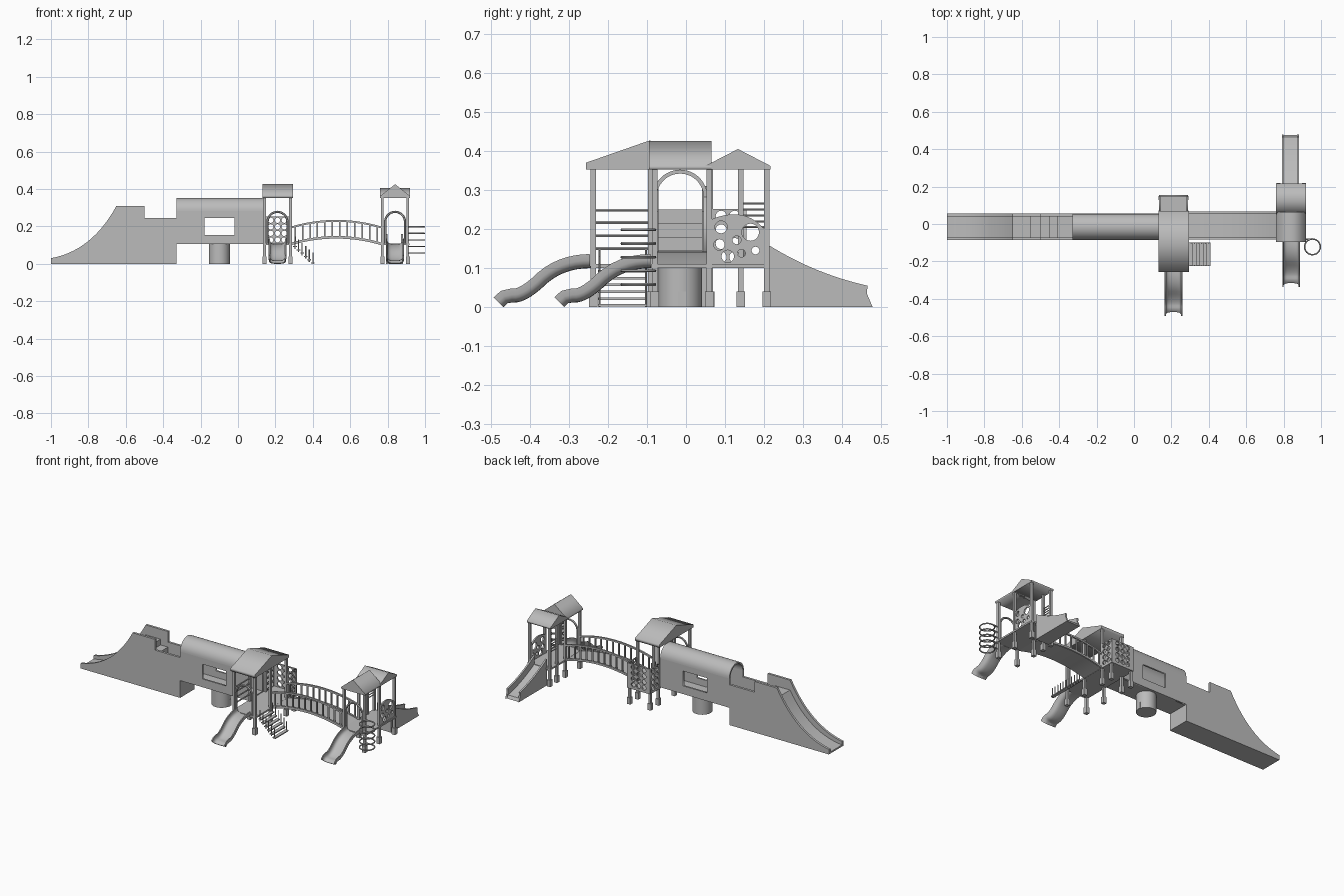
import bpy, bmesh, math
from mathutils import Matrix, Vector

cube = bpy.data.objects.get("Cube")
if cube:
    bpy.data.objects.remove(cube, do_unlink=True)

grey = bpy.data.materials.new("plain_grey")
grey.use_nodes = True
grey.diffuse_color = (0.5, 0.5, 0.5, 1)
grey.node_tree.nodes["Principled BSDF"].inputs["Base Color"].default_value = (0.5, 0.5, 0.5, 1)
smooth = []


def finish(name, bm, rounded=False):
    bmesh.ops.remove_doubles(bm, verts=bm.verts, dist=1e-5)
    bmesh.ops.recalc_face_normals(bm, faces=bm.faces)
    me = bpy.data.meshes.new(name)
    bm.to_mesh(me)
    bm.free()
    me.materials.clear()
    me.materials.append(grey)
    ob = bpy.data.objects.new(name, me)
    bpy.context.scene.collection.objects.link(ob)
    if rounded:
        smooth.append(ob)
    return ob


def box(name, x, y, z):
    """Box from (low, high) pairs."""
    bm = bmesh.new()
    bmesh.ops.create_cube(bm, size=1)
    for v in bm.verts:
        for i, (a, b) in enumerate((x, y, z)):
            v.co[i] = (a + b) / 2 + v.co[i] * (b - a)
    return finish(name, bm)


def circle(a, b, r, n=20):
    return [(a + r * math.cos(2 * math.pi * i / n), b + r * math.sin(2 * math.pi * i / n)) for i in range(n)]


def bezier(p, q, r, n=14):
    P, Q, R = Vector(p), Vector(q), Vector(r)
    return [tuple(P * (1 - t) ** 2 + Q * 2 * t * (1 - t) + R * t * t) for t in (i / n for i in range(n + 1))]


def plate(name, axis, lo, hi, outline, holes=(), rounded=False):
    """Outline with holes, extruded along x (outline in y, z) or y (outline in x, z)."""
    cu = bpy.data.curves.new(name, 'CURVE')
    cu.dimensions = '2D'
    cu.fill_mode = 'BOTH'
    cu.extrude = (hi - lo) / 2
    for loop in [outline, *holes]:
        s = cu.splines.new('POLY')
        s.points.add(len(loop) - 1)
        for pt, (a, b) in zip(s.points, loop):
            pt.co = (a, b, 0, 1)
        s.use_cyclic_u = True
    tmp = bpy.data.objects.new(name + "_outline", cu)
    bpy.context.scene.collection.objects.link(tmp)
    dg = bpy.context.evaluated_depsgraph_get()
    me = bpy.data.meshes.new_from_object(tmp.evaluated_get(dg))
    bpy.data.objects.remove(tmp, do_unlink=True)
    bm = bmesh.new()
    bm.from_mesh(me)
    mid = (lo + hi) / 2
    for v in bm.verts:
        a, b, c = v.co
        v.co = (mid + c, a, b) if axis == 'x' else (a, mid - c, b)
    return finish(name, bm, rounded)


def tube(name, pts, r=0.004, closed=False):
    cu = bpy.data.curves.new(name, 'CURVE')
    cu.dimensions = '3D'
    cu.bevel_depth = r
    cu.bevel_resolution = 1
    cu.use_fill_caps = True
    s = cu.splines.new('POLY')
    s.points.add(len(pts) - 1)
    for pt, co in zip(s.points, pts):
        pt.co = (*co, 1)
    s.use_cyclic_u = closed
    tmp = bpy.data.objects.new(name + "_path", cu)
    bpy.context.scene.collection.objects.link(tmp)
    me = bpy.data.meshes.new_from_object(tmp.evaluated_get(bpy.context.evaluated_depsgraph_get()))
    bpy.data.objects.remove(tmp, do_unlink=True)
    bm = bmesh.new()
    bm.from_mesh(me)
    return finish(name, bm, True)


def post(name, x, y, top=0.355):
    box(name, (x - .007, x + .007), (y - .007, y + .007), (0, top))
    box(name + "_foot", (x - .011, x + .011), (y - .011, y + .011), (0, 0.04))


def arch(name, x, y):
    curve = [(x - .053 * math.cos(math.pi * i / 14), y, .225 + .053 * math.sin(math.pi * i / 14)) for i in range(15)]
    tube(name, [(x - .053, y, .11), *curve, (x + .053, y, .11)], 0.006)


def wave_slide(name, x, y):
    """Curved chute swept from a U section, falling toward -y."""
    path = bezier((0, .1), (-.065, .1), (-.11, .062), 7) + bezier((-.11, .062), (-.165, .008), (-.2, .012), 7)[1:]
    path += [(-.212, .01), (-.222, 0)]
    arc = [math.pi * i / 12 for i in range(13)]
    bow = lambda w, h, a: (-w * math.copysign(abs(math.cos(a)) ** .6, math.cos(a)), .036 - h * math.sin(a) ** .6)
    section = [bow(.047, .036, a) for a in arc] + [bow(.041, .03, a) for a in reversed(arc)]
    bm = bmesh.new()
    rings = []
    for i, p in enumerate(path):
        d = Vector(path[min(i + 1, len(path) - 1)]) - Vector(path[max(i - 1, 0)])
        d.normalize()
        rings.append([bm.verts.new((x + u, y + p[0] + n * d.y, max(0, p[1] - n * d.x))) for u, n in section])
    for r, s in zip(rings, rings[1:]):
        for i in range(len(r)):
            j = (i + 1) % len(r)
            bm.faces.new((r[i], r[j], s[j], s[i]))
    for r in (rings[0], rings[-1]):
        for i in range(len(arc) - 1):
            k = len(r) - 1 - i
            bm.faces.new((r[i], r[i + 1], r[k - 1], r[k]))
    finish(name, bm, True)


Y0, Y1, YC = -0.085, 0.055, -0.015

# Large end slide: two side walls around a stepped core
wall = [(-1, 0)] + bezier((-1, .03), (-.78, .07), (-.65, .31))
wall += [(-.5, .31), (-.5, .245), (-.33, .245), (-.33, 0)]
for side, y in (("right", Y0 + .007), ("left", Y1 - .007)):
    plate("big_slide_wall_" + side, 'y', y - .007, y + .007, wall, rounded=True)
core = [(-1, 0)] + bezier((-1, .01), (-.78, .03), (-.65, .25))
for i, x in enumerate((-.55, -.5, -.45, -.41)):
    core += [(x, .25 - i * .035), (x, .215 - i * .035)]
core += [(-.33, .11), (-.33, 0)]
plate("big_slide_core", 'y', Y0 + .012, Y1 - .012, core, rounded=True)

# Tunnel: floor, side walls with windows, rounded roof
box("tunnel_floor", (-.33, .135), (Y0, Y1), (.105, .115))
window = [(-.18, .155), (-.02, .155), (-.02, .245), (-.18, .245)]
for side, y in (("right", Y0 + .005), ("left", Y1 - .005)):
    plate("tunnel_wall_" + side, 'y', y - .005, y + .005,
          [(-.33, .105), (.135, .105), (.135, .282), (-.33, .282)], [window])
turn = [math.pi * i / 24 for i in range(25)]
roof = [(YC + .07 * math.cos(a), .282 + .07 * math.sin(a)) for a in turn]
roof += [(YC + .06 * math.cos(a), .282 + .06 * math.sin(a)) for a in reversed(turn)]
plate("tunnel_roof", 'x', -.33, .135, roof, rounded=True)

# Round support below the tunnel with a small hatch
bm = bmesh.new()
bmesh.ops.create_cone(bm, cap_ends=True, segments=32, radius1=.056, radius2=.056, depth=.108,
                      matrix=Matrix.Translation((-.1, YC, .054)))
finish("tunnel_support", bm, True)
box("support_hatch", (-.051, -.043), (-.02, 0), (0, .04))

# First tower
for x in (.142, .281):
    for y in (-.238, -.09, .062):
        post("tower_a_post", x, y)
    post("balcony_leg", x, .14, .11)
box("tower_a_deck", (.133, .29), (-.245, .155), (.1, .11))
plate("tower_a_roof", 'x', .13, .293, [(-.256, .352), (-.256, .37), (-.093, .427), (.07, .37), (.07, .352)])
arch("tower_a_arch", .211, -.238)
wave_slide("front_slide_a", .211, -.245)
for z in (.15, .183, .217, .248):
    tube("tower_a_rail", [(.142, -.238, z), (.142, -.09, z)])

# Balcony panels with rows of round holes
rows = [.128 + .035 * i for i in range(4)]
plate("balcony_back", 'y', .147, .155, [(.133, .105), (.29, .105), (.29, .252), (.133, .252)],
      [circle(x, z, .014) for x in (.175, .211, .247) for z in rows])
for x in (.133, .282):
    plate("balcony_side", 'x', x, x + .008, [(.068, .105), (.147, .105), (.147, .252), (.068, .252)],
          [circle(y, z, .014) for y in (.09, .125) for z in rows])

# Open stairs with slim upright rods
for i in range(6):
    x, z = .295 + i * .019, .092 - i * .0175
    box("stair_tread", (x, x + .02), (-.225, -.1), (z - .003, z + .003))
    for y in (-.222, -.103):
        tube("stair_rod", [(x + .01, y, max(0, z - .012)), (x + .01, y, z + .055)], .003)

# Arched bridge: floor, rails and balusters
span = [(.285 + .48 * i / 16, 1 - (i / 8 - 1) ** 2) for i in range(17)]
rise = lambda base, thick: [(x, base + .035 * h) for x, h in span] + [(x, base + thick + .035 * h) for x, h in reversed(span)]
plate("bridge_floor", 'y', -.083, .063, rise(.1, .008), rounded=True)
for y in (-.083, .057):
    plate("bridge_top_rail", 'y', y, y + .01, rise(.19, .01), rounded=True)
    plate("bridge_low_rail", 'y', y, y + .01, rise(.102, .012), rounded=True)
    for i in range(12):
        x = .305 + i * .04
        z = .035 * (1 - ((x - .525) / .24) ** 2)
        box("bridge_baluster", (x - .004, x + .004), (y + .001, y + .009), (.105 + z, .195 + z))

# Second tower
for x in (.772, .908):
    for y in (-.08, .06, .207):
        post("tower_b_post", x, y)
post("tower_b_middle_post", .772, .14)
box("tower_b_deck", (.763, .917), (-.088, .215), (.1, .11))
plate("tower_b_front_roof", 'y', -.095, .065,
      [(.76, .352), (.76, .362), (.84, .426), (.92, .362), (.92, .352)])
plate("tower_b_back_roof", 'x', .76, .92, [(.05, .352), (.05, .362), (.133, .405), (.216, .362), (.216, .352)])
arch("tower_b_arch", .84, -.08)
wave_slide("front_slide_b", .84, -.09)
for i in range(5):
    z = .205 + i * .015
    tube("tower_b_rail", [(.772, .14, z), (.772, .207, z)], .003)

# Wavy side panel with portholes
top = bezier((.2, .2), (.15, .26), (.065, .225), 10)
ports = [(.09, .205, .016), (.13, .172, .011), (.165, .192, .022), (.085, .16, .014),
         (.107, .13, .016), (.142, .138, .01), (.178, .145, .01)]
plate("porthole_panel", 'x', .903, .912, [(.065, .107), (.2, .107), *top], [circle(*p) for p in ports])

# Straight back slide: walls around a lower bed
run = bezier((.21, .16), (.33, .085), (.465, .055))
for x in (.795, .877):
    plate("back_slide_wall", 'x', x - .005, x + .005, [(.21, 0), *run, (.463, .035), (.478, 0)], rounded=True)
plate("back_slide_bed", 'x', .797, .875, [(.21, 0), *bezier((.21, .11), (.34, .04), (.465, .018)), (.475, 0)], rounded=True)

# Climbing rings joined to the corner post
for i in range(5):
    z = .058 + i * .035
    loop = [(.954 + .042 * math.cos(a), -.122 + .042 * math.sin(a), z)
            for a in (2 * math.pi * k / 24 for k in range(24))]
    tube("climbing_ring", loop, .004, True)
    tube("ring_bracket", [(.908, -.082, z), (.954, -.08, z)])

# Smooth shading on rounded parts
bpy.ops.object.select_all(action='DESELECT')
for ob in smooth:
    ob.select_set(True)
bpy.context.view_layer.objects.active = smooth[0]
bpy.ops.object.shade_smooth_by_angle(angle=math.radians(35))
